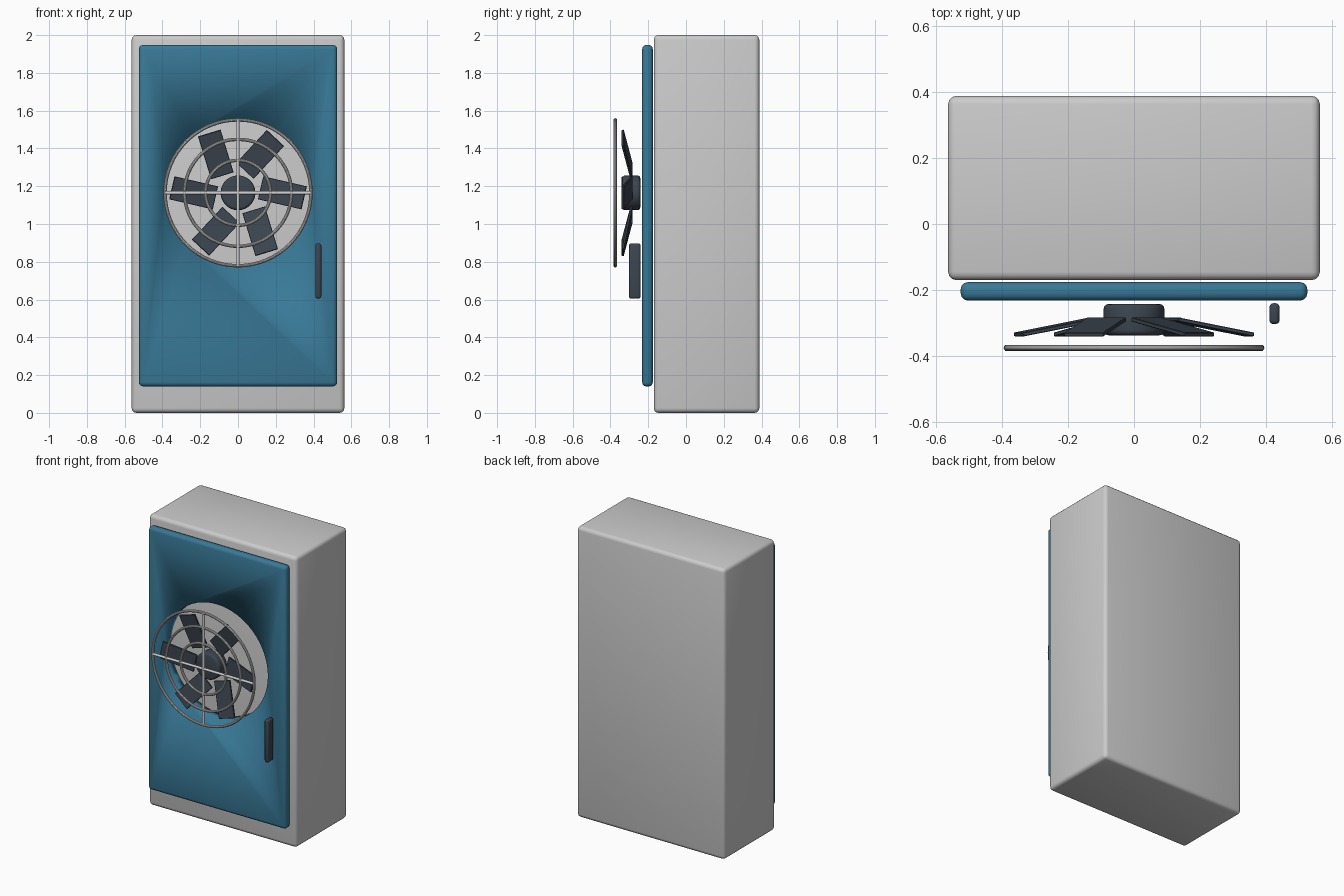
import bpy
from math import radians, pi
from mathutils import Matrix, Vector

if "Cube" in bpy.data.objects:
    bpy.data.objects.remove(bpy.data.objects["Cube"])

CENTRE_Z = 1.165


def material(name, rgb):
    m = bpy.data.materials.new(name)
    m.diffuse_color = (*rgb, 1)
    m.use_nodes = True
    m.node_tree.nodes["Principled BSDF"].inputs["Base Color"].default_value = m.diffuse_color
    return m


BLUE = material("door_blue", (0.04, 0.19, 0.31))
DARK = material("dark_metal", (0.045, 0.06, 0.08))


def finish(ob, name, mat=None, bevel=0, segments=3):
    ob.name = name
    if mat:
        ob.data.materials.append(mat)
    if bevel:
        b = ob.modifiers.new("bevel", 'BEVEL')
        b.width, b.segments = bevel, segments
        b.limit_method = 'ANGLE'
        bpy.ops.object.modifier_apply(modifier=b.name)
    bpy.ops.object.shade_smooth_by_angle(angle=radians(35))
    return ob


def box(name, lo, hi, mat=None, bevel=0, segments=3):
    lo, hi = Vector(lo), Vector(hi)
    bpy.ops.mesh.primitive_cube_add(size=1)
    ob = bpy.context.object
    ob.data.transform(Matrix.Translation((lo + hi) / 2) @ Matrix.Diagonal((*(hi - lo), 1)))
    return finish(ob, name, mat, bevel, segments)


def disc(name, radius, y0, y1, mat=None, bevel=0, verts=48):
    # cylinder along y, centred on the fan axis
    bpy.ops.mesh.primitive_cylinder_add(vertices=verts, radius=radius, depth=y1 - y0)
    ob = bpy.context.object
    ob.data.transform(Matrix.Translation((0, (y0 + y1) / 2, CENTRE_Z)) @ Matrix.Rotation(pi / 2, 4, 'X'))
    return finish(ob, name, mat, bevel)


# cabinet
box("cabinet_body", (-0.563, -0.17, 0), (0.563, 0.388, 2), bevel=0.025)

# door with round fan opening
door = box("door", (-0.525, -0.232, 0.14), (0.525, -0.176, 1.948), BLUE, 0.022)
cutter = disc("opening_cutter", 0.39, -0.4, -0.05, verts=64)
cutter.hide_render = True
cut = door.modifiers.new("opening", 'BOOLEAN')
cut.operation, cut.object, cut.solver = 'DIFFERENCE', cutter, 'EXACT'
bpy.context.view_layer.objects.active = door
bpy.ops.object.modifier_apply(modifier=cut.name)
bpy.data.objects.remove(cutter)

# door handle
box("door_handle", (0.41, -0.303, 0.605), (0.441, -0.24, 0.897), DARK, 0.012)

# fan hub and blades
disc("fan_hub", 0.092, -0.337, -0.242, DARK, 0.015)
for i in range(6):
    blade = box(f"fan_blade_{i + 1}", (-0.12, -0.006, -0.0625), (0.12, 0.006, 0.0625), DARK, 0.002, 1)
    blade.data.transform(
        Matrix.Translation((0, -0.312, CENTRE_Z))
        @ Matrix.Rotation(-i * pi / 3, 4, 'Y')      # place around the hub
        @ Matrix.Translation((0.235, 0, 0))
        @ Matrix.Rotation(radians(13), 4, 'Y')      # swept back
        @ Matrix.Rotation(radians(-11), 4, 'Z'))    # tip leans forward

# guard: concentric rings and a cross
GUARD_Y = -0.375
for i, r in enumerate((0.386, 0.283, 0.172)):
    bpy.ops.mesh.primitive_torus_add(major_radius=r, minor_radius=0.009,
                                     major_segments=64, minor_segments=10)
    ring = bpy.context.object
    ring.data.transform(Matrix.Translation((0, GUARD_Y, CENTRE_Z)) @ Matrix.Rotation(pi / 2, 4, 'X'))
    finish(ring, f"guard_ring_{i + 1}")
for name, axis in (("guard_bar_vertical", 'Z'), ("guard_bar_horizontal", 'Y')):
    bpy.ops.mesh.primitive_cylinder_add(vertices=12, radius=0.009, depth=0.78)
    bar = bpy.context.object
    turn = pi / 2 if axis == 'Y' else 0
    bar.data.transform(Matrix.Translation((0, GUARD_Y, CENTRE_Z)) @ Matrix.Rotation(turn, 4, axis))
    finish(bar, name)
